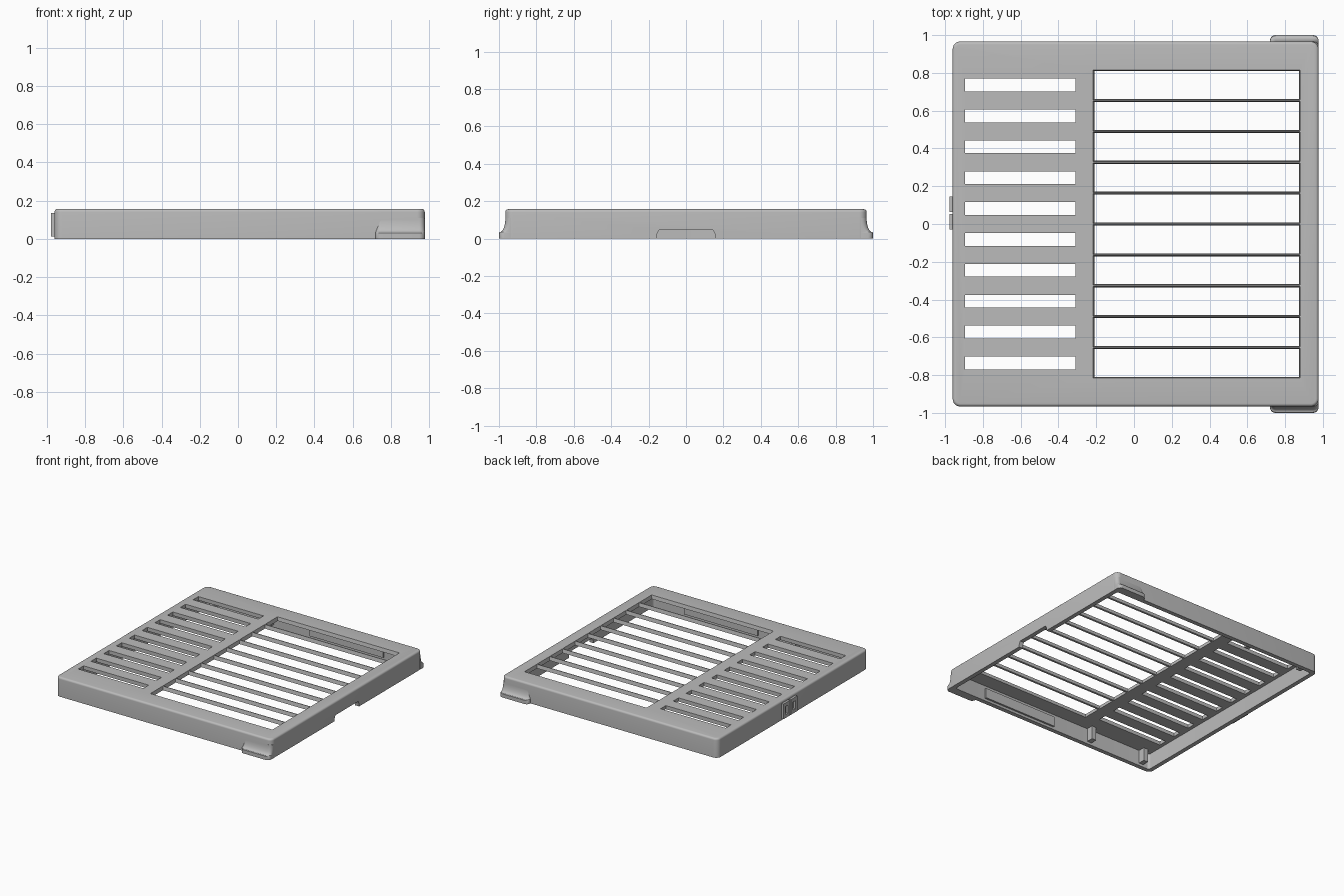
import bpy, bmesh, math

cube = bpy.data.objects.get("Cube")
if cube:
    bpy.data.objects.remove(cube, do_unlink=True)

grey = bpy.data.materials.new("light_grey")
grey.use_nodes = True
COLOUR = (0.5, 0.5, 0.5, 1)
grey.diffuse_color = COLOUR
grey.node_tree.nodes["Principled BSDF"].inputs["Base Color"].default_value = COLOUR


def outline(x0, x1, y0, y1, r_low, r_high, steps=6):
    """Rounded rectangle; corner radii differ on the low-y and high-y sides."""
    corners = [(x1, y1, -1, -1, r_high, 0), (x0, y1, 1, -1, r_high, 90),
               (x0, y0, 1, 1, r_low, 180), (x1, y0, -1, 1, r_low, 270)]
    pts = []
    for x, y, sx, sy, r, start in corners:
        for i in range(steps + 1):
            a = math.radians(start + 90 * i / steps)
            pts.append((x + sx * r + r * math.cos(a), y + sy * r + r * math.sin(a)))
    return pts


def loft(bm, layers):
    """Join a stack of (z, outline) layers into a closed solid."""
    rings = [[bm.verts.new((x, y, z)) for x, y in pts] for z, pts in layers]
    for a, b in zip(rings, rings[1:]):
        for i in range(len(a)):
            j = (i + 1) % len(a)
            bm.faces.new((a[i], a[j], b[j], b[i]))
    bm.faces.new(rings[0][::-1])
    bm.faces.new(rings[-1])


def rect(x0, x1, y0, y1):
    return [(x0, y0), (x1, y0), (x1, y1), (x0, y1)]


def box(bm, x0, x1, y0, y1, z0, z1):
    loft(bm, [(z0, rect(x0, x1, y0, y1)), (z1, rect(x0, x1, y0, y1))])


def finish(name, bm, smooth=False):
    bmesh.ops.remove_doubles(bm, verts=bm.verts, dist=1e-5)
    bmesh.ops.recalc_face_normals(bm, faces=bm.faces)
    mesh = bpy.data.meshes.new(name)
    bm.to_mesh(mesh)
    bm.free()
    mesh.materials.append(grey)
    obj = bpy.data.objects.new(name, mesh)
    bpy.context.collection.objects.link(obj)
    if smooth:
        shade(obj)
    return obj


def select(obj):
    bpy.ops.object.select_all(action='DESELECT')
    obj.select_set(True)
    bpy.context.view_layer.objects.active = obj


def shade(obj):
    select(obj)
    bpy.ops.object.shade_smooth_by_angle(angle=math.radians(30))


X0, X1, Y, TOP = -0.96, 0.977, 0.966, 0.157
WALL, PLATE, PITCH, COUNT = 0.035, 0.03, 0.1635, 10

# Outer cover with rounded corners and a rounded top edge
bm = bmesh.new()
R = 0.016
layers = [(0, outline(X0, X1, -Y, Y, 0.04, 0.04))]
for i in range(6):
    a = math.pi / 2 * i / 5
    d = R * (1 - math.cos(a))
    layers.append((TOP - R + R * math.sin(a),
                   outline(X0 + d, X1 - d, d - Y, Y - d, 0.04 - d, 0.04 - d)))
loft(bm, layers)
cover = finish("grille_cover", bm)

# Cavity under the cover
bm = bmesh.new()
inner = outline(X0 + WALL, X1 - WALL, WALL - Y, Y - WALL, 0.02, 0.02)
loft(bm, [(-0.1, inner), (TOP - PLATE, inner)])
cavity = finish("cavity_cutter", bm)

# Narrow slots, wide drafted windows and the notch in the side wall
bm = bmesh.new()
for i in range(COUNT):
    y = (4.5 - i) * PITCH
    box(bm, -0.895, -0.31, y - 0.034, y + 0.034, 0.1, 0.2)
    layers = []
    for z, d in ((0.11, 0.003), (0.125, 0.003), (TOP, -0.003), (0.17, -0.003)):
        layers.append((z, rect(-0.213 + d, 0.876 - d, y - 0.076 + d, y + 0.076 - d)))
    loft(bm, layers)
loft(bm, [(-0.1, rect(0.9, 1.1, -0.16, 0.16)), (0.02, rect(0.9, 1.1, -0.157, 0.157)),
          (0.045, rect(0.9, 1.1, -0.145, 0.145))])
openings = finish("opening_cutter", bm)

for cutter in (cavity, openings):
    cutter.hide_render = True
    mod = cover.modifiers.new("cut", 'BOOLEAN')
    mod.operation = 'DIFFERENCE'
    mod.solver = 'EXACT'
    mod.object = cutter
    select(cover)
    bpy.ops.object.modifier_apply(modifier=mod.name)
    bpy.data.objects.remove(cutter, do_unlink=True)
shade(cover)

for side, label in ((1, "back"), (-1, "front")):
    # Flared foot with a concave top
    bm = bmesh.new()
    reach, low, high = 1 - Y, 0.035, 0.11
    profile = [(0, reach), (low - 0.005, reach), (low, reach - 0.004)]
    for i in range(1, 9):
        a = math.pi / 2 * i / 8
        profile.append((high - (high - low) * math.cos(a),
                        (reach - 0.004) * (1 - math.sin(a)) - 0.0005))
    loft(bm, [(z, outline(0.72, X1, Y - 0.03, Y + d, 0.0001, 0.029)) for z, d in profile])
    bmesh.ops.scale(bm, vec=(1, side, 1), verts=bm.verts)
    finish(label + "_foot", bm, True)

    # Inner ledge and two mounting tabs against the wall
    bm = bmesh.new()
    edge = Y - WALL + 0.005
    for x0, x1, depth, z0, z1 in ((0.0, 0.66, 0.02, 0.02, 0.1),
                                  (-0.37, -0.33, 0.06, 0.02, 0.13),
                                  (-0.87, -0.83, 0.06, 0.02, 0.13)):
        box(bm, x0, x1, edge - depth, edge, z0, z1)
    bmesh.ops.scale(bm, vec=(1, side, 1), verts=bm.verts)
    finish(label + "_ledge_and_tabs", bm)

# Pair of small raised clips on the left-hand edge
for n, y in enumerate((-0.03, 0.063)):
    bm = bmesh.new()
    for a, b, z0, z1 in ((0, 0.025, 0.012, 0.135), (0.058, 0.083, 0.012, 0.135),
                         (0.025, 0.058, 0.105, 0.135), (0.025, 0.058, 0.012, 0.04)):
        box(bm, -0.978, X0 + 0.005, y + a, y + b, z0, z1)
    finish("edge_clip_%d" % (n + 1), bm)
